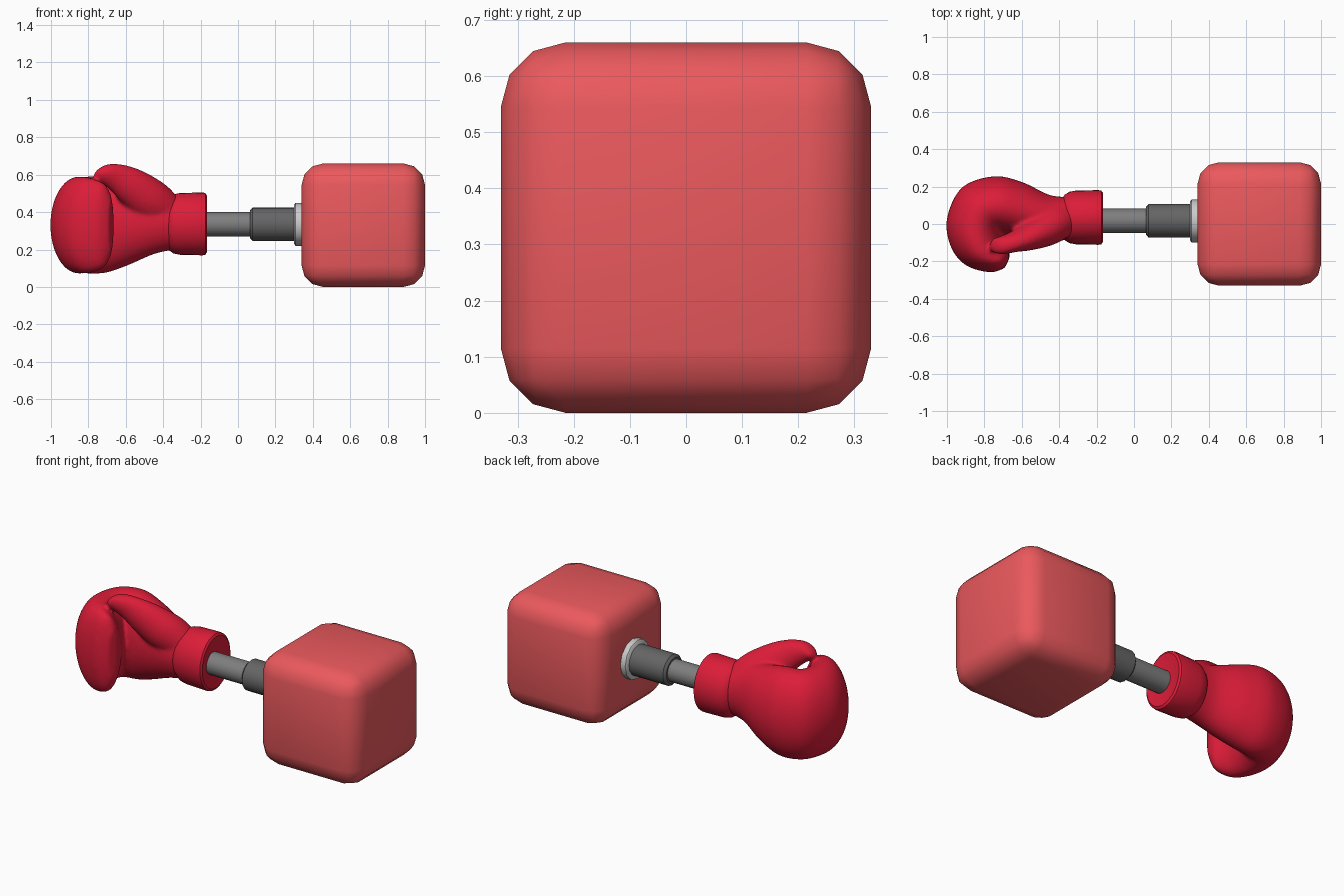
import bpy, bmesh, math
from mathutils import Vector

if "Cube" in bpy.data.objects:
    bpy.data.objects.remove(bpy.data.objects["Cube"])


def paint(ob, name, rgb):
    m = bpy.data.materials.get(name) or bpy.data.materials.new(name)
    m.diffuse_color = (*rgb, 1)
    m.use_nodes = True
    m.node_tree.nodes["Principled BSDF"].inputs["Base Color"].default_value = m.diffuse_color
    ob.data.materials.append(m)


def smooth(ob, angle=40):
    bpy.ops.object.select_all(action='DESELECT')
    ob.select_set(True)
    bpy.context.view_layer.objects.active = ob
    bpy.ops.object.shade_smooth_by_angle(angle=math.radians(angle))


def spline(rows, steps):
    """Catmull-Rom interpolation of rows of numbers."""
    out = []
    for i in range(len(rows) - 1):
        p = [rows[max(0, min(len(rows) - 1, i + k))] for k in (-1, 0, 1, 2)]
        for s in range(steps):
            t = s / steps
            out.append([0.5 * (2*b + (c-a)*t + (2*a-5*b+4*c-d)*t*t + (3*b-a-3*c+d)*t**3)
                        for a, b, c, d in zip(*p)])
    return out + [list(rows[-1])]


def loft(bm, sections, n=32):
    """Skin elliptical sections given as (centre, half axis, half axis)."""
    rings = []
    for c, u, v in sections:
        rings.append([bm.verts.new(c + u * math.cos(2*math.pi*k/n) + v * math.sin(2*math.pi*k/n))
                      for k in range(n)])
    for a, b in zip(rings, rings[1:]):
        for k in range(n):
            bm.faces.new((a[k], a[(k+1) % n], b[(k+1) % n], b[k]))
    bm.faces.new(rings[0][::-1])
    bm.faces.new(rings[-1])


def finish(bm, name):
    bmesh.ops.recalc_face_normals(bm, faces=bm.faces[:])
    me = bpy.data.meshes.new(name)
    bm.to_mesh(me)
    bm.free()
    ob = bpy.data.objects.new(name, me)
    bpy.context.collection.objects.link(ob)
    return ob


def turned(name, profile, y, z, sy=1, sz=1, n=32):
    """Turned part along x from (x, radius) points."""
    bm = bmesh.new()
    loft(bm, [(Vector((x, y, z)), Vector((0, r*sy, 0)), Vector((0, 0, r*sz)))
              for x, r in profile], n)
    ob = finish(bm, name)
    smooth(ob)
    return ob


# Rounded base block
bpy.ops.mesh.primitive_cube_add(size=0.66, location=(0.67, 0, 0.33))
block = bpy.context.object
block.name = "base_block"
bev = block.modifiers.new("round", 'BEVEL')
bev.width, bev.segments = 0.115, 3
bpy.ops.object.modifier_apply(modifier="round")
smooth(block, 60)
paint(block, "block_red", (0.83, 0.10, 0.11))

# Mounting collar and telescopic rod
collar = turned("collar", [(0.30, 0.105), (0.308, 0.115), (0.36, 0.115)], 0.017, 0.335, n=12)
paint(collar, "light_grey", (0.6, 0.6, 0.6))
sleeve = turned("rod_sleeve", [(0.065, 0.075), (0.078, 0.09), (0.32, 0.09)], 0.017, 0.335, n=16)
paint(sleeve, "dark_grey", (0.13, 0.13, 0.13))
rod = turned("rod", [(-0.19, 0.065), (0.08, 0.065)], 0.017, 0.335, n=16)
paint(rod, "mid_grey", (0.21, 0.21, 0.21))

# Glove cuff
cuff = turned("glove_cuff", [(-0.385, 0.115), (-0.37, 0.14), (-0.345, 0.158), (-0.31, 0.165),
                             (-0.19, 0.168), (-0.175, 0.165), (-0.167, 0.152), (-0.172, 0.12),
                             (-0.18, 0.05)], 0.035, 0.337, 0.87, 1)
GLOVE = (0.72, 0.012, 0.04)
paint(cuff, "glove_red", GLOVE)

# Hand curling into a fist: outer xy, inner xy, bottom z, top z
hand = [(-.34, .145, -.34, -.085, .20, .48),
        (-.45, .155, -.45, -.09, .175, .52),
        (-.60, .225, -.58, -.08, .115, .56),
        (-.75, .255, -.67, -.06, .075, .59),
        (-.92, .195, -.71, -.05, .072, .59),
        (-1.0, .03, -.70, -.07, .072, .59),
        (-.98, -.12, -.69, -.10, .072, .59),
        (-.90, -.22, -.675, -.13, .078, .58),
        (-.77, -.258, -.665, -.15, .11, .55),
        (-.69, -.235, -.665, -.18, .19, .47)]
bm = bmesh.new()
sections = []
for ox, oy, ix, iy, lo, hi in spline(hand, 6):
    o, i = Vector((ox, oy, 0)), Vector((ix, iy, 0))
    sections.append(((o + i) / 2 + Vector((0, 0, (lo + hi) / 2)), (o - i) / 2,
                     Vector((0, 0, (hi - lo) / 2))))
loft(bm, sections, 40)

# Thumb: centre, radius across, radius in y
thumb = [(-.36, .02, .39, .09, .09),
         (-.45, -.01, .45, .115, .105),
         (-.55, -.055, .525, .105, .085),
         (-.63, -.09, .58, .083, .06),
         (-.70, -.112, .61, .062, .05),
         (-.74, -.115, .615, .045, .042),
         (-.763, -.115, .613, .018, .02)]
along = Vector((-0.8, 0, 0.6))
across = Vector((0.6, 0, 0.8))
loft(bm, [(Vector((x, y, z)), across * r, Vector((0, ry, 0)))
          for x, y, z, r, ry in spline(thumb, 6)], 24)
glove = finish(bm, "glove_hand")

# Fuse thumb and hand into one soft skin
rem = glove.modifiers.new("fuse", 'REMESH')
rem.mode, rem.voxel_size = 'VOXEL', 0.011
soft = glove.modifiers.new("soften", 'SMOOTH')
soft.factor, soft.iterations = 0.5, 8
bpy.context.view_layer.objects.active = glove
for m in ("fuse", "soften"):
    bpy.ops.object.modifier_apply(modifier=m)
glove.data.materials.clear()
paint(glove, "glove_red", GLOVE)
smooth(glove, 80)
